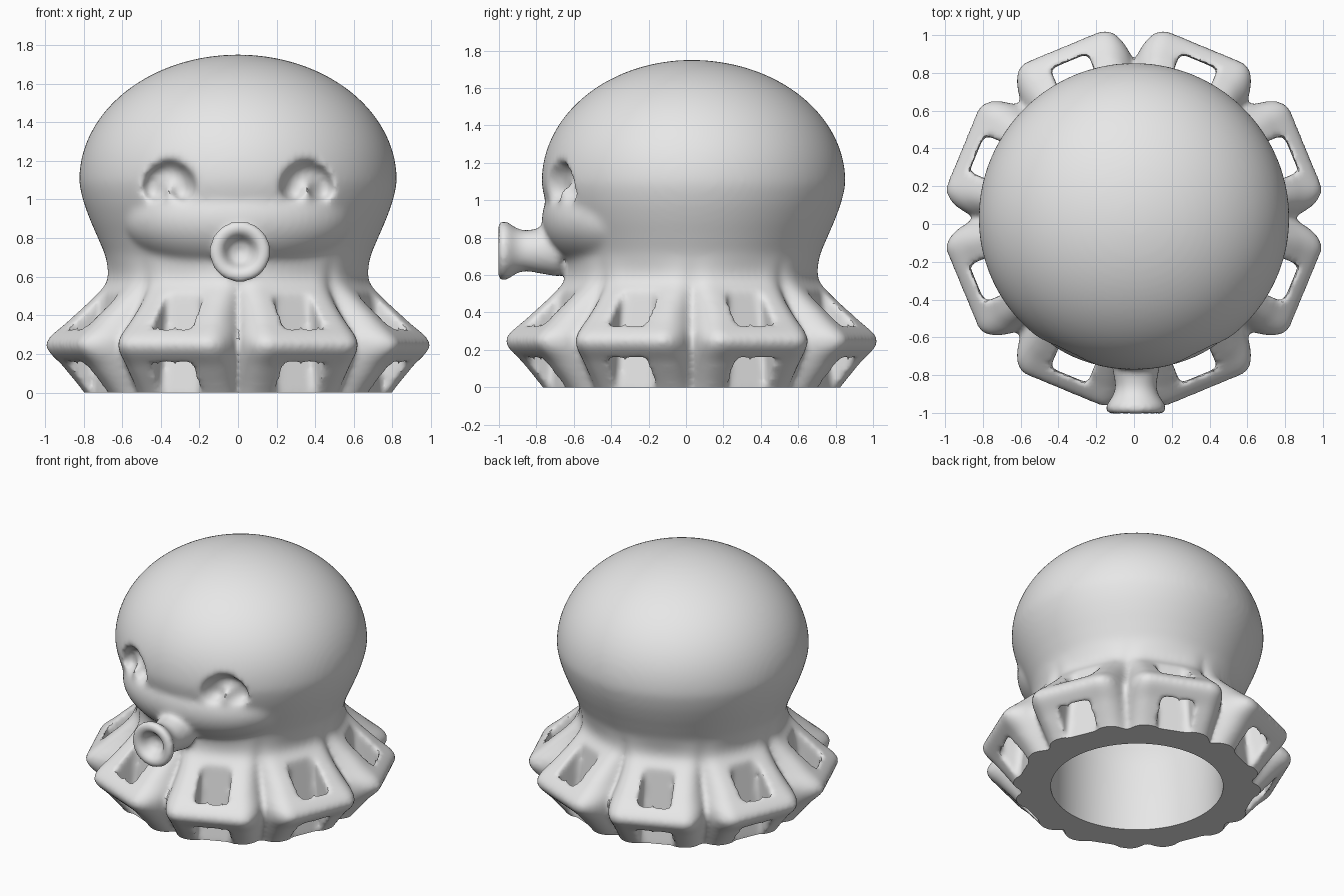
import bpy, bmesh
from math import sin, cos, pi, hypot, sqrt, radians
from mathutils import Vector, Matrix

cube = bpy.data.objects.get("Cube")
if cube:
    bpy.data.objects.remove(cube)

CENTRE = Vector((0, 0.03, 0))
EIGHTH = pi / 4

# Profiles as (height, radius): arms in front, creases between, shared head
HEAD = [(0.7, 0.685), (0.8, 0.725), (0.9, 0.768), (1.0, 0.803), (1.1, 0.822), (1.2, 0.812)]
LOBE = [(-0.15, 0.68), (0, 0.785), (0.13, 0.89), (0.25, 0.985), (0.37, 0.87),
        (0.5, 0.73), (0.58, 0.67)] + HEAD
VALLEY = [(-0.15, 0.66), (0, 0.73), (0.25, 0.83), (0.42, 0.72),
          (0.5, 0.68), (0.58, 0.663)] + HEAD


def curve_at(points, z):
    """Smooth interpolation through profile points."""
    last = len(points) - 1
    i = 0
    while i < last - 1 and z > points[i + 1][0]:
        i += 1

    def slope(k):
        a, b = points[max(k - 1, 0)], points[min(k + 1, last)]
        return (b[1] - a[1]) / (b[0] - a[0])

    (z0, r0), (z1, r1) = points[i], points[i + 1]
    h = z1 - z0
    t = (z - z0) / h
    return (r0 + (r1 - r0) * t * t * (3 - 2 * t)
            + slope(i) * h * t * (1 - t) ** 2 - slope(i + 1) * h * t * t * (1 - t))


def make_object(name, bm):
    bmesh.ops.remove_doubles(bm, verts=bm.verts, dist=1e-5)
    bmesh.ops.recalc_face_normals(bm, faces=bm.faces)
    mesh = bpy.data.meshes.new(name)
    bm.to_mesh(mesh)
    bm.free()
    obj = bpy.data.objects.new(name, mesh)
    bpy.context.collection.objects.link(obj)
    return obj


def lathe(name, rows, n, point):
    """Closed surface of rings; point(row, angle) gives each position."""
    bm = bmesh.new()
    rings = [[bm.verts.new(point(row, 2 * pi * k / n)) for k in range(n)] for row in rows]
    for a, b in zip(rings, rings[1:]):
        for k in range(n):
            j = (k + 1) % n
            bm.faces.new((a[k], a[j], b[j], b[k]))
    return make_object(name, bm)


def face_bulge(angle, z):
    """Radius of the rounded cheeks and chin along a horizontal ray."""
    k = 1 - ((z - 0.9) / 0.3) ** 2
    if k <= 0 or sin(angle) >= 0:
        return 0
    ax, ay, cy = cos(angle) / 0.6, sin(angle) / 0.42, -0.38 / 0.42
    a, b, c = ax * ax + ay * ay, -ay * cy, cy * cy - k
    disc = b * b - a * c
    return (sqrt(disc) - b) / a if disc > 0 else 0


def eye_depth(x, z):
    """Depth of the arched, smiling eye sockets."""
    u, w = abs(x) - 0.355, z - 1.06
    d = abs(hypot(u, w) - 0.07) if w > 0 else hypot(abs(u) - 0.07, w)
    return 0.1 * sqrt(max(0, 1 - (d / 0.068) ** 2))


def body_point(row, angle):
    z, cap = row
    if z > 1.1:
        r = 0.822 * sqrt(max(0, 1 - ((z - 1.1) / 0.65) ** 2))
    else:
        # Eight flat-fronted lobes with creases between them
        phi = abs(angle % EIGHTH - EIGHTH / 2)
        fall = min(1, (EIGHTH / 2 - phi) / radians(10.5))
        flat = 1 + (1 / cos(phi) - 1) * min(1, max(0, (0.7 - z) / 0.2))
        valley = curve_at(VALLEY, z)
        r = valley + (curve_at(LOBE, z) * flat - valley) * sin(fall * pi / 2)
    x, y = r * cos(angle), r * sin(angle)
    if y < 0:
        y *= 1 - 0.025 * min(1, max(0, (z - 0.58) / 0.2))
    bulge = face_bulge(angle, z)
    if bulge > hypot(x, y):
        x, y = bulge * cos(angle), bulge * sin(angle)
    if y < 0:
        y += eye_depth(x, z)
    return CENTRE + Vector((x * cap, y * cap, z))


# Body: skirt of arms flowing into the domed head
rows = [(-0.15, 0)] + [(-0.15 + 1.25 * i / 66, 1) for i in range(67)]
rows += [(1.1 + 0.65 * sin(pi / 2 * i / 36), 1) for i in range(1, 37)]
body = lathe("octopus_body", rows, 360, body_point)

# Trumpet mouth: (radius, y) profile turned about the y axis
trumpet = [(0, -0.6), (0.14, -0.68), (0.118, -0.8), (0.108, -0.86), (0.122, -0.91),
           (0.152, -0.95), (0.162, -0.98), (0.145, -1.008), (0.105, -1.005),
           (0.078, -0.97), (0.06, -0.93), (0, -0.91)]
mouth = lathe("mouth_helper", trumpet, 64,
              lambda p, a: Vector((0.01 + p[0] * cos(a), p[1], 0.73 + p[0] * sin(a))))

# Upright tunnels through the arms, leaving a looped bar on each
bm = bmesh.new()
for k in range(8):
    turn = Matrix.Translation(CENTRE) @ Matrix.Rotation((k + 0.5) * EIGHTH, 4, 'Z')
    for v in bmesh.ops.create_cube(bm, size=2)["verts"]:
        top = v.co.z > 0
        inner = 0.705 if top else 0.795
        v.co = turn @ Vector((0.9 if v.co.x > 0 else inner,
                              v.co.y * (0.1 if top else 0.122),
                              0.6 if top else -0.3))
tunnels = make_object("tunnel_helper", bm)

# Hollow inside with a ledge, plus a slab that trims the base flat
hollow = [(0, -0.5), (1.5, -0.5), (1.5, 0), (0.56, 0), (0.56, 0.48), (0.59, 0.62),
          (0.64, 0.8), (0.67, 1.05), (0.62, 1.3), (0.46, 1.5), (0.24, 1.61), (0, 1.64)]
cavity = lathe("hollow_helper", hollow, 96,
               lambda p, a: CENTRE + Vector((p[0] * cos(a), p[0] * sin(a), p[1])))


def add_boolean(operation, helper):
    helper.hide_render = True
    mod = body.modifiers.new(helper.name, 'BOOLEAN')
    mod.operation = operation
    mod.solver = 'EXACT'
    mod.object = helper


# Cut and join, blend into one soft skin, then cut the crisp hollow
add_boolean('DIFFERENCE', tunnels)
add_boolean('UNION', mouth)
skin = body.modifiers.new("skin", 'REMESH')
skin.mode = 'VOXEL'
skin.voxel_size = 0.018
soften = body.modifiers.new("soften", 'SMOOTH')
soften.factor = 0.5
soften.iterations = 8
add_boolean('DIFFERENCE', cavity)

# Bake the modifiers and drop the helpers
final = bpy.data.meshes.new_from_object(
    body.evaluated_get(bpy.context.evaluated_depsgraph_get()))
body.modifiers.clear()
body.data = final
for helper in (tunnels, mouth, cavity):
    bpy.data.objects.remove(helper)

# Plain grey clay
clay = bpy.data.materials.new("grey_clay")
clay.use_nodes = True
clay.diffuse_color = (0.8, 0.8, 0.8, 1)
clay.node_tree.nodes["Principled BSDF"].inputs["Base Color"].default_value = (0.8, 0.8, 0.8, 1)
final.materials.clear()
final.materials.append(clay)

bpy.ops.object.select_all(action='DESELECT')
body.select_set(True)
bpy.context.view_layer.objects.active = body
bpy.ops.object.shade_smooth_by_angle(angle=radians(40))
